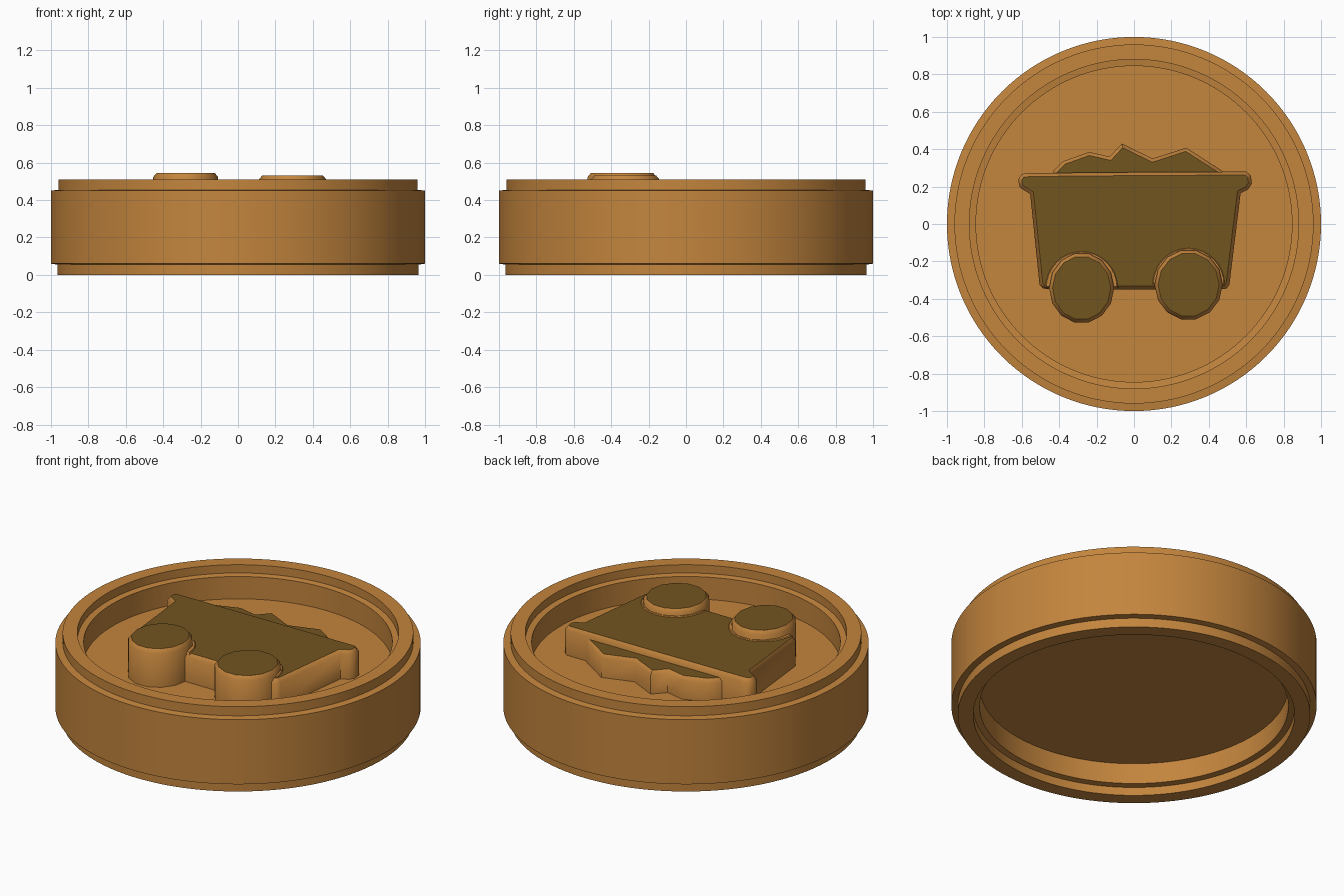
import bpy, bmesh, math

if "Cube" in bpy.data.objects:
    bpy.data.objects.remove(bpy.data.objects["Cube"])


def material(name, color):
    m = bpy.data.materials.new(name)
    m.diffuse_color = color
    m.use_nodes = True
    m.node_tree.nodes["Principled BSDF"].inputs["Base Color"].default_value = m.diffuse_color
    return m


ORANGE = material("orange", (0.55, 0.235, 0.047, 1))
OLIVE = material("olive", (0.17, 0.09, 0.014, 1))
FLOOR = 0.32


def finish(name, bm, mats, angle):
    me = bpy.data.meshes.new(name)
    bm.to_mesh(me)
    bm.free()
    ob = bpy.data.objects.new(name, me)
    bpy.context.collection.objects.link(ob)
    for m in mats:
        me.materials.append(m)
    bpy.context.view_layer.objects.active = ob
    ob.select_set(True)
    bpy.ops.object.shade_smooth_by_angle(angle=math.radians(angle))
    ob.select_set(False)
    return ob


def relief(name, outline, z_top, bevel, drop, top=OLIVE):
    """Raised shape standing on the coin floor, with a bevelled top and dark face."""
    bm = bmesh.new()
    face = bm.faces.new([bm.verts.new((x, y, FLOOR - 0.01)) for x, y in outline])
    face.normal_update()
    if face.normal.z < 0:
        face.normal_flip()
    ext = bmesh.ops.extrude_face_region(bm, geom=[face], use_keep_orig=True)["geom"]
    cap = [g for g in ext if isinstance(g, bmesh.types.BMFace)][0]
    for v in cap.verts:
        v.co.z = z_top - drop
    bmesh.ops.recalc_face_normals(bm, faces=bm.faces)
    bmesh.ops.inset_region(bm, faces=[cap], thickness=bevel, use_even_offset=True)
    for v in cap.verts:
        v.co.z = z_top
    cap.material_index = 1
    return finish(name, bm, [ORANGE, top], 46)


def arc(cx, cy, rx, ry, a0, a1, n):
    angles = [math.radians(a0 + (a1 - a0) * i / n) for i in range(n + 1)]
    return [(cx + rx * math.cos(a), cy + ry * math.sin(a)) for a in angles]


# Coin body: stepped rims, recessed on both faces
profile = [(0, FLOOR), (0.845, FLOOR), (0.845, 0.455), (0.88, 0.46), (0.88, 0.51),
           (0.96, 0.51), (0.96, 0.455), (1, 0.45), (1, 0.06), (0.965, 0.055),
           (0.965, 0), (0.88, 0), (0.88, 0.05), (0.845, 0.055), (0.845, 0.18), (0, 0.18)]
bm = bmesh.new()
pts = [bm.verts.new((r, 0, z)) for r, z in profile]
edges = [bm.edges.new(p) for p in zip(pts, pts[1:])]
bmesh.ops.spin(bm, geom=pts + edges, cent=(0, 0, 0), axis=(0, 0, 1),
               angle=math.tau, steps=128, use_merge=True)
bmesh.ops.remove_doubles(bm, verts=bm.verts, dist=1e-4)
bmesh.ops.recalc_face_normals(bm, faces=bm.faces)
finish("coin_body", bm, [ORANGE], 40)

# Cart tub with rolled lip
tub = [(-0.505, -0.325), (-0.485, -0.345), (-0.44, -0.35), (0.46, -0.35), (0.495, -0.345),
       (0.51, -0.325), (0.57, 0.165), (0.61, 0.185), (0.63, 0.215), (0.625, 0.26),
       (0.6, 0.28), (0, 0.277), (-0.55, 0.272), (-0.6, 0.268), (-0.62, 0.235),
       (-0.61, 0.195), (-0.555, 0.16)]
relief("cart_tub", tub, 0.49, 0.018, 0.022)

# Ore heap behind the lip
ore = [(-0.44, 0.25), (0.5, 0.25), (0.47, 0.285), (0.28, 0.408), (0.1, 0.35), (-0.065, 0.43),
       (-0.13, 0.36), (-0.24, 0.385), (-0.38, 0.335), (-0.43, 0.285)]
relief("ore_heap", ore, 0.455, 0.018, 0.022)

# Wheels, each with a raised arch on the tub
for side, cx, cy, rx, top in (("left", -0.28, -0.342, 0.174, 0.545),
                              ("right", 0.292, -0.325, 0.182, 0.53)):
    relief(side + "_wheel_arch", arc(cx, cy, 0.197, 0.2, 0, 180, 16), 0.495, 0.008, 0.01, ORANGE)
    relief(side + "_wheel", arc(cx, cy, rx, 0.189, 0, 360, 14)[:-1], top, 0.018, 0.022)
